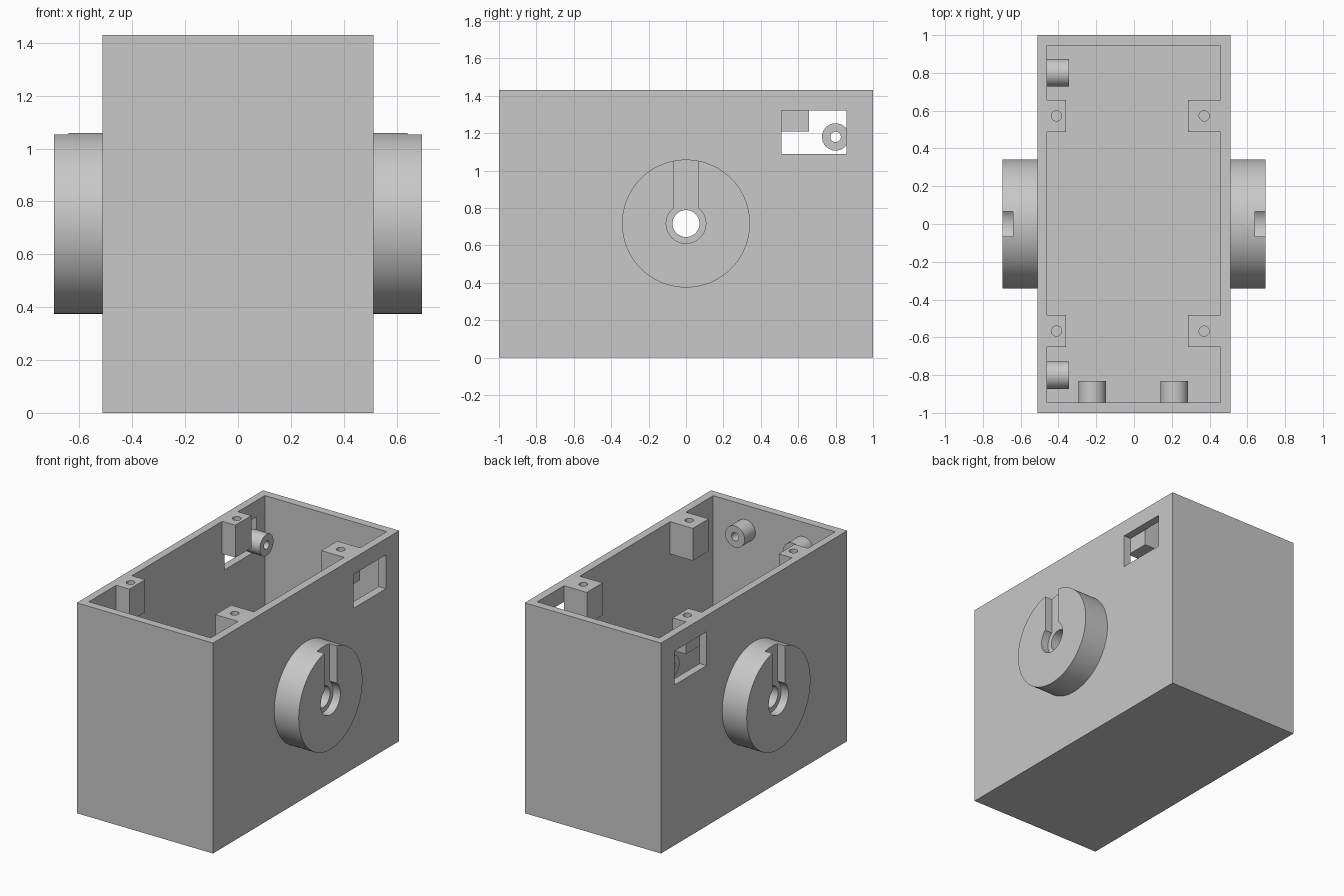
import bpy
from math import pi, radians

cube = bpy.data.objects.get("Cube")
if cube:
    bpy.data.objects.remove(cube, do_unlink=True)

# Single grey plastic
GREY = (0.58, 0.58, 0.58, 1.0)
plastic = bpy.data.materials.new("grey plastic")
plastic.use_nodes = True
plastic.diffuse_color = GREY
plastic.node_tree.nodes["Principled BSDF"].inputs["Base Color"].default_value = GREY

TURN = {"x": (0, pi / 2, 0), "y": (pi / 2, 0, 0), "z": (0, 0, 0)}


def box(name, x, y, z):
    """Box from (low, high) ranges on each axis."""
    bpy.ops.mesh.primitive_cube_add(size=1)
    return place(name, [sum(r) / 2 for r in (x, y, z)],
                 [r[1] - r[0] for r in (x, y, z)])


def rod(name, axis, centre, radius, length, sides=64):
    """Cylinder along the named axis."""
    bpy.ops.mesh.primitive_cylinder_add(vertices=sides, radius=radius, depth=length,
                                        rotation=TURN[axis])
    return place(name, centre, (1, 1, 1))


def place(name, centre, scale):
    ob = bpy.context.object
    ob.name = ob.data.name = name
    ob.location, ob.scale = centre, scale
    bpy.ops.object.transform_apply(location=True, rotation=True, scale=True)
    return ob


def cut(ob, *cutters):
    """Subtract each cutter, then discard it."""
    bpy.context.view_layer.objects.active = ob
    for cutter in cutters:
        mod = ob.modifiers.new("cut", "BOOLEAN")
        mod.operation, mod.solver, mod.object = "DIFFERENCE", "EXACT", cutter
        bpy.ops.object.modifier_apply(modifier=mod.name)
        bpy.data.objects.remove(cutter, do_unlink=True)
    return finish(ob)


def finish(ob):
    bpy.ops.object.select_all(action="DESELECT")
    ob.select_set(True)
    bpy.context.view_layer.objects.active = ob
    ob.data.materials.clear()
    ob.data.materials.append(plastic)
    bpy.ops.object.shade_smooth_by_angle(angle=radians(30))
    return ob


HALF_W, TOP, HUB_Z = 0.512, 1.43, 0.717
INNER_LEFT, INNER_RIGHT, INNER_Y = 0.457, -0.46, 0.945

# Open-topped case with side windows and a bore through both sides
cut(box("case", (-HALF_W, HALF_W), (-1, 1), (0, TOP)),
    box("cavity", (INNER_RIGHT, INNER_LEFT), (-INNER_Y, INNER_Y), (0.055, 2)),
    box("window_cutter", (-1, 1), (0.51, 0.857), (1.09, 1.32)),
    rod("bore_cutter", "x", (0, 0, HUB_Z), 0.072, 2))

# Slotted round hubs on both sides
for side, s in (("left", 1), ("right", -1)):
    outer, seat = 0.696, 0.641
    slot_x = sorted((s * seat, s * 0.8))
    cut(rod(side + "_hub", "x", (s * (HALF_W + outer) / 2, 0, HUB_Z),
            0.342, outer - HALF_W, 128),
        rod("bore_cutter", "x", (0, 0, HUB_Z), 0.072, 2),
        rod("recess_cutter", "x", (sum(slot_x) / 2, 0, HUB_Z), 0.106, 0.8 - seat),
        box("slot_cutter", slot_x, (-0.067, 0.067), (HUB_Z, 1.2)))

# Lid screw posts in the corners of the rim
for end, y in (("back", (0.487, 0.657)), ("front", (-0.652, -0.482))):
    for side, x in (("left", (0.286, INNER_LEFT)), ("right", (INNER_RIGHT, -0.36))):
        middle = (sum(x) / 2, sum(y) / 2, TOP)
        cut(box(f"{end}_{side}_screw_post", x, y, (1.21, TOP)),
            rod("screw_cutter", "z", middle, 0.027, 0.3, 32))

# Hollow mounting bosses on the right wall and the front wall
BOSS_R, BOSS_LEN, HOLE_R = 0.073, 0.115, 0.028
bosses = [("back_side_boss", "x", (INNER_RIGHT + BOSS_LEN / 2, 0.8, 1.18)),
          ("front_side_boss", "x", (INNER_RIGHT + BOSS_LEN / 2, -0.8, 1.18)),
          ("front_right_boss", "y", (-0.221, -INNER_Y + BOSS_LEN / 2, 1.26)),
          ("front_left_boss", "y", (0.213, -INNER_Y + BOSS_LEN / 2, 1.26))]
for name, axis, centre in bosses:
    cut(rod(name, axis, centre, BOSS_R, BOSS_LEN),
        rod("hole_cutter", axis, centre, HOLE_R, 0.3, 32))
